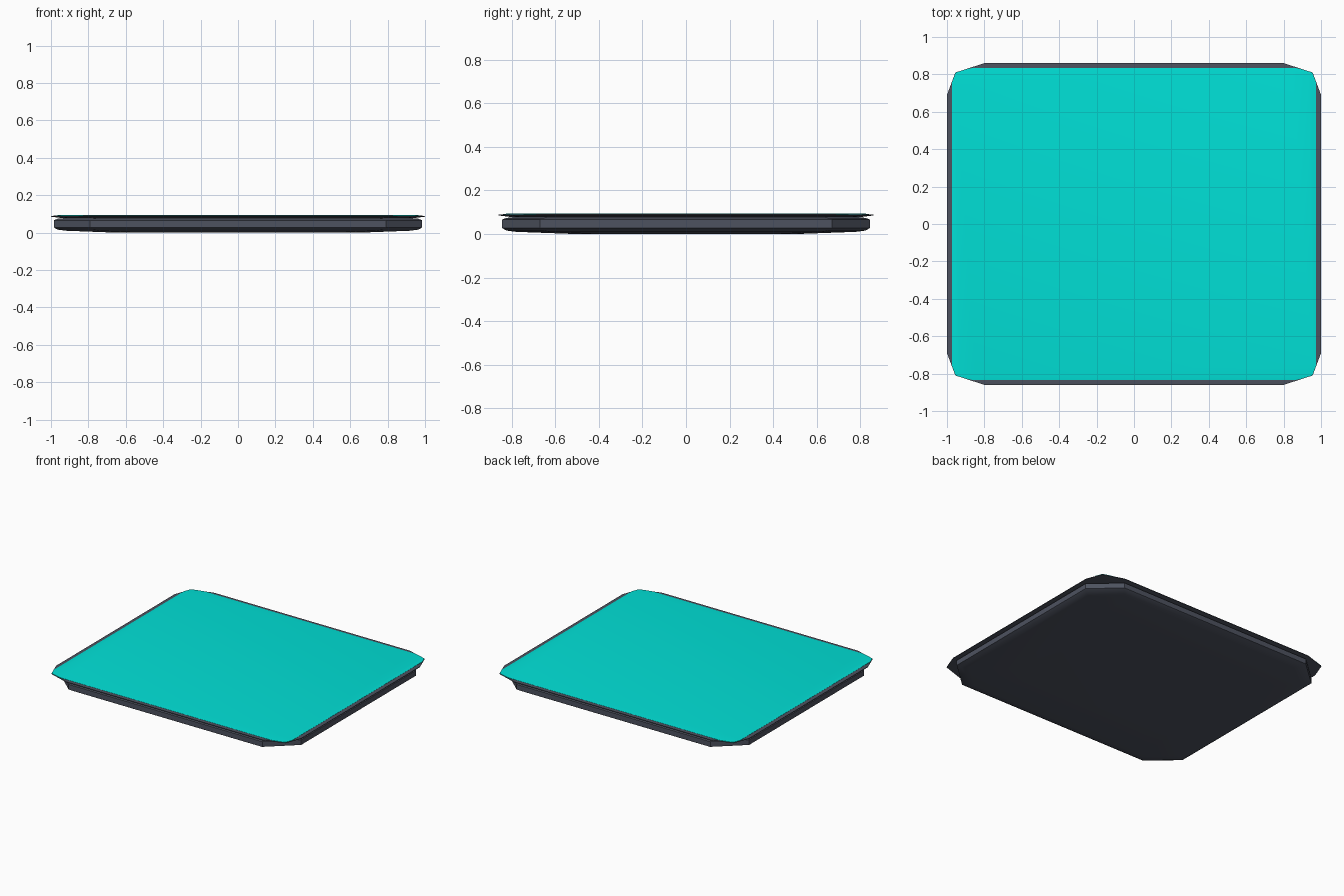
import bpy, bmesh

if "Cube" in bpy.data.objects:
    bpy.data.objects.remove(bpy.data.objects["Cube"])


def material(name, color):
    m = bpy.data.materials.new(name)
    m.diffuse_color = color
    m.use_nodes = True
    m.node_tree.nodes["Principled BSDF"].inputs["Base Color"].default_value = m.diffuse_color
    return m


def outline(corner):
    # mirror one quadrant's corner points (from +x side to +y side) round all four
    flip = corner[::-1]
    return (corner + [(-x, y) for x, y in flip]
            + [(-x, -y) for x, y in corner] + [(x, -y) for x, y in flip])


def slab(name, corner, rings, mat):
    # stack scaled outlines; each ring is (half width x, half depth y, z)
    pts = outline(corner)
    mx = max(p[0] for p in pts)
    my = max(p[1] for p in pts)
    bm = bmesh.new()
    loops = [[bm.verts.new((x / mx * hx, y / my * hy, z)) for x, y in pts]
             for hx, hy, z in rings]
    n = len(pts)
    for a, b in zip(loops, loops[1:]):
        for i in range(n):
            j = (i + 1) % n
            bm.faces.new((a[i], a[j], b[j], b[i]))
    bm.faces.new(loops[0][::-1])
    bm.faces.new(loops[-1])
    me = bpy.data.meshes.new(name)
    bm.to_mesh(me)
    bm.free()
    ob = bpy.data.objects.new(name, me)
    bpy.context.collection.objects.link(ob)
    me.materials.append(mat)
    bpy.context.view_layer.objects.active = ob
    ob.select_set(True)
    bpy.ops.object.shade_smooth_by_angle(angle=0.7)
    ob.select_set(False)
    return ob


dark = material("dark_shell", (0.075, 0.085, 0.115, 1))
cyan = material("cyan_surface", (0.0, 0.75, 0.68, 1))

# pillow-edged lower body with cut corners
slab("body", [(0.985, 0.67), (0.79, 0.845)],
     [(0.66, 0.51, 0.0), (0.92, 0.78, 0.01), (0.965, 0.825, 0.016),
      (0.985, 0.845, 0.028), (0.985, 0.845, 0.066),
      (0.965, 0.825, 0.074), (0.90, 0.77, 0.08)], dark)

# thin rim plate overhanging the body
slab("rim_plate", [(1.0, 0.69), (0.955, 0.81), (0.80, 0.86)],
     [(0.95, 0.81, 0.079), (1.0, 0.86, 0.085), (1.0, 0.86, 0.089),
      (0.975, 0.838, 0.091)], dark)

# coloured top panel
slab("top_panel", [(0.972, 0.76), (0.952, 0.81), (0.90, 0.826), (0.86, 0.835)],
     [(0.972, 0.835, 0.087), (0.972, 0.835, 0.092), (0.955, 0.82, 0.094)], cyan)
